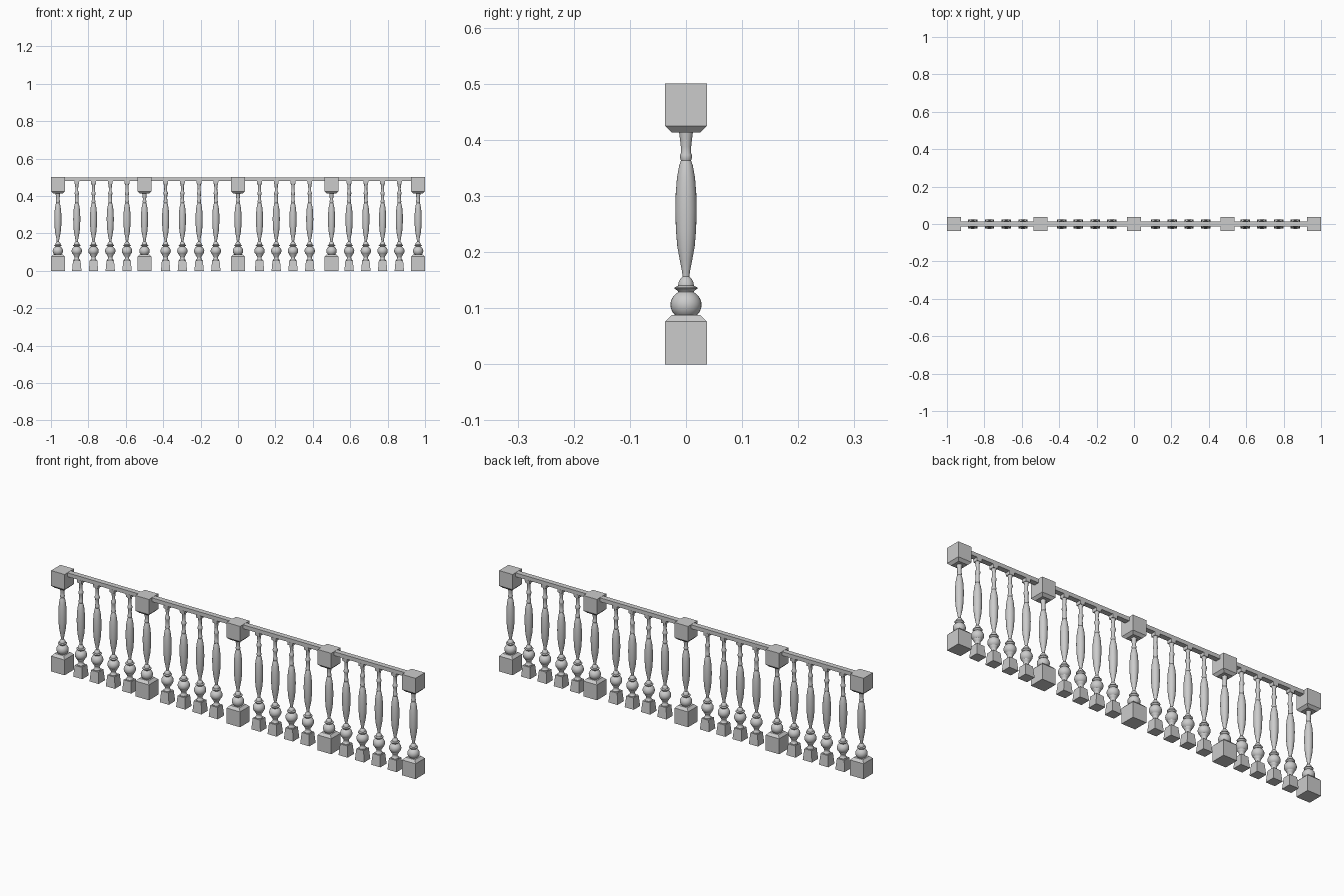
import bpy, bmesh, math

if "Cube" in bpy.data.objects:
    bpy.data.objects.remove(bpy.data.objects["Cube"])

stone = bpy.data.materials.new("grey stone")
stone.diffuse_color = (0.6, 0.6, 0.6, 1)
stone.use_nodes = True
stone.node_tree.nodes["Principled BSDF"].inputs["Base Color"].default_value = stone.diffuse_color


def finish(bm, name):
    bmesh.ops.recalc_face_normals(bm, faces=bm.faces)
    me = bpy.data.meshes.new(name)
    bm.to_mesh(me)
    bm.free()
    me.materials.append(stone)
    ob = bpy.data.objects.new(name, me)
    bpy.context.collection.objects.link(ob)
    return ob


def loft(bm, profile, x, sides, turn=0.0):
    """Stack rings of (radius, z) around a vertical axis at x, capped."""
    rings = []
    for r, z in profile:
        rings.append([bm.verts.new((x + r * math.cos(turn + 2 * math.pi * i / sides),
                                    r * math.sin(turn + 2 * math.pi * i / sides), z))
                      for i in range(sides)])
    for a, b in zip(rings, rings[1:]):
        for i in range(sides):
            j = (i + 1) % sides
            bm.faces.new((a[i], a[j], b[j], b[i]))
    bm.faces.new(rings[0][::-1])
    bm.faces.new(rings[-1])


def square(name, profile, x):
    """Square block from (half width, z) steps."""
    bm = bmesh.new()
    loft(bm, [(h * math.sqrt(2), z) for h, z in profile], x, 4, math.pi / 4)
    return finish(bm, name)


def turned(name, profile, x):
    bm = bmesh.new()
    loft(bm, profile, x, 24)
    ob = finish(bm, name)
    bpy.context.view_layer.objects.active = ob
    ob.select_set(True)
    bpy.ops.object.shade_smooth_by_angle(angle=math.radians(35))
    ob.select_set(False)
    return ob


# Shared turned middle: bulb, flared ring, long swelling body, collar
bulb = [(0.0277 * math.cos(t), 0.106 + 0.026 * math.sin(t))
        for t in [math.radians(a) for a in range(-48, 61, 12)]]
shaft = bulb + [(0.015, 0.131), (0.021, 0.135), (0.0205, 0.137), (0.014, 0.140),
                (0.0135, 0.146), (0.010, 0.152), (0.006, 0.156), (0.007, 0.165),
                (0.0115, 0.188), (0.0155, 0.21), (0.018, 0.24), (0.019, 0.275),
                (0.0183, 0.305), (0.016, 0.333), (0.012, 0.355), (0.009, 0.363),
                (0.0105, 0.367), (0.0105, 0.373), (0.009, 0.377)]

# Large posts
for x in (-0.963, -0.5, 0, 0.5, 0.963):
    square("post_base", [(0.037, 0), (0.037, 0.076), (0.025, 0.088)], x)
    turned("post_shaft", [(0.02, 0.082)] + shaft +
           [(0.0092, 0.388), (0.011, 0.403), (0.0125, 0.415)], x)
    square("post_cap", [(0.025, 0.413), (0.037, 0.425), (0.037, 0.5)], x)

# Slim balusters, four between each pair of posts
foot = [(0.017, 0.054), (0.017, 0.058), (0.012, 0.064), (0.011, 0.07),
        (0.014, 0.078), (0.018, 0.083)]
neck = [(0.0085, 0.39), (0.009, 0.405), (0.0115, 0.411), (0.0115, 0.418),
        (0.008, 0.424), (0.0075, 0.44), (0.009, 0.458), (0.012, 0.467)]
for start in (-0.862, -0.387, 0.115, 0.594):
    for i in range(4):
        x = start + i * 0.0895
        square("baluster_base", [(0.025, 0), (0.02, 0.055)], x)
        turned("baluster_shaft", foot + shaft + neck, x)
        square("baluster_cap", [(0.0125, 0.465), (0.0135, 0.481)], x)

# Hand rail, in spans between the posts
posts = (-0.963, -0.5, 0, 0.5, 0.963)
for a, b in zip(posts, posts[1:]):
    bm = bmesh.new()
    bmesh.ops.create_cube(bm, size=1)
    for v in bm.verts:
        v.co.x = (a + b) / 2 + v.co.x * (b - a - 0.07)
        v.co.y *= 0.026
        v.co.z = 0.4895 + v.co.z * 0.019
    finish(bm, "hand_rail")
